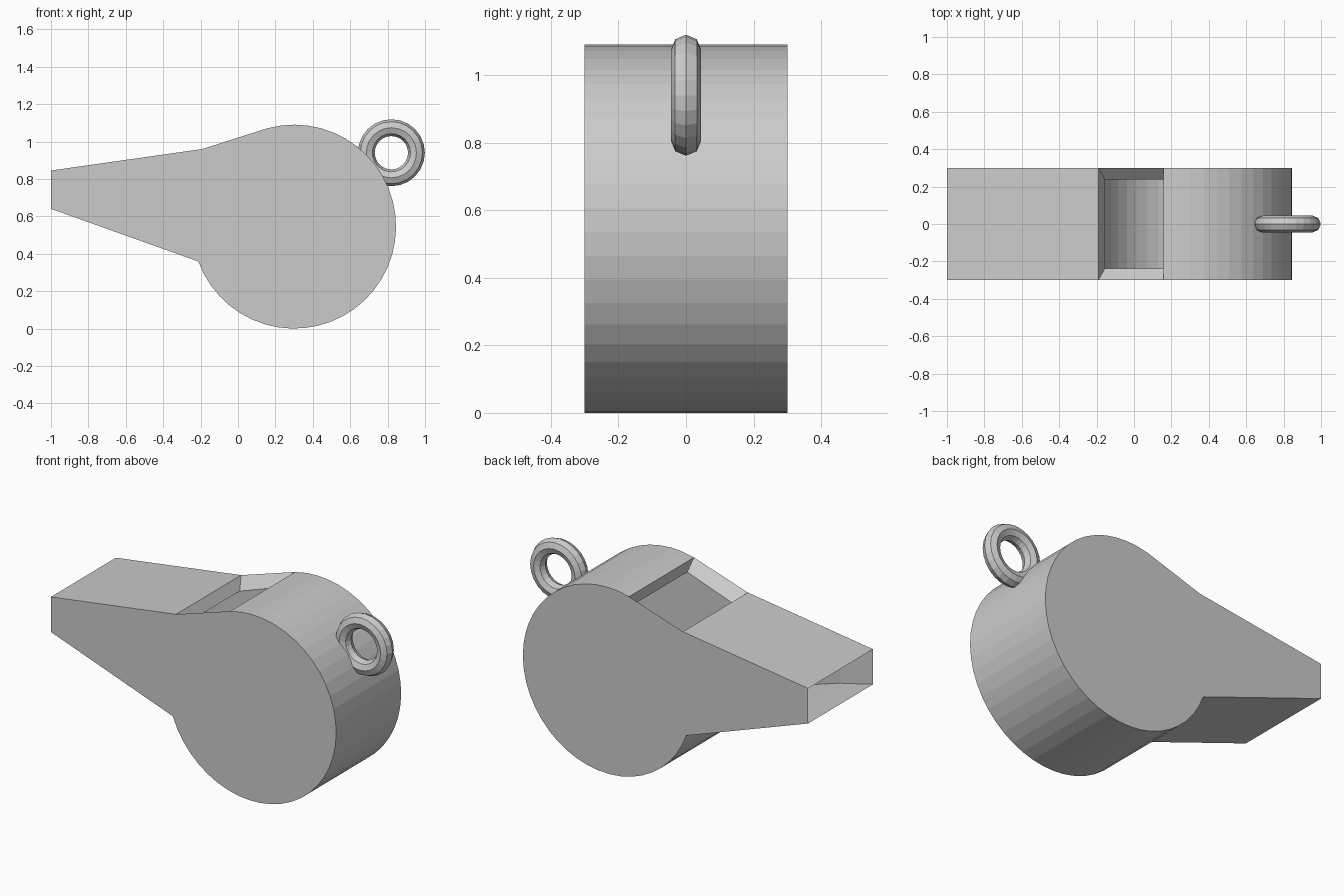
import bpy, bmesh
from math import radians, cos, sin, pi

if "Cube" in bpy.data.objects:
    bpy.data.objects.remove(bpy.data.objects["Cube"])

CX, CZ = 0.30, 0.545   # centre of the round chamber
STEPS = 35


def arc(radius, start, end):
    angles = [radians(start + (end - start) * i / STEPS) for i in range(STEPS + 1)]
    return [(CX + radius * cos(a), CZ + radius * sin(a)) for a in angles]


# Side profiles: mouth top, mouth bottom, chamber arc, then the window's front edge
outer = [(-1.0, 0.845), (-1.0, 0.64)] + arc(0.545, 200, 465) + [(-0.19, 0.96)]
inner = [(-0.83, 0.81), (-0.83, 0.625)] + arc(0.487, 195, 467) + [(-0.155, 0.90)]
n = len(outer)
openings = (0, n - 2)  # profile edges left open: mouth and window

# Hollow whistle body
bm = bmesh.new()


def shell(profile, half_width):
    sides = [[bm.verts.new((x, y, z)) for x, z in profile]
             for y in (-half_width, half_width)]
    for side in sides:
        bm.faces.new(side)
    for i in range(n):
        if i not in openings:
            j = (i + 1) % n
            bm.faces.new((sides[0][i], sides[0][j], sides[1][j], sides[1][i]))
    return sides


out_sides = shell(outer, 0.30)
in_sides = shell(inner, 0.237)

# Sloping rims joining the outer and inner shells at both openings
for i in openings:
    o = [out_sides[0][i], out_sides[0][i + 1], out_sides[1][i + 1], out_sides[1][i]]
    p = [in_sides[0][i], in_sides[0][i + 1], in_sides[1][i + 1], in_sides[1][i]]
    for k in range(4):
        m = (k + 1) % 4
        bm.faces.new((o[k], o[m], p[m], p[k]))

bmesh.ops.recalc_face_normals(bm, faces=bm.faces)
mesh = bpy.data.meshes.new("whistle_body")
bm.to_mesh(mesh)
bm.free()
body = bpy.data.objects.new("whistle_body", mesh)
bpy.context.collection.objects.link(body)

# Lanyard ring
bpy.ops.mesh.primitive_torus_add(major_radius=0.134, minor_radius=0.045,
                                 major_segments=24, minor_segments=8,
                                 location=(0.82, 0, 0.94), rotation=(pi / 2, 0, 0))
bpy.context.object.name = "lanyard_ring"
